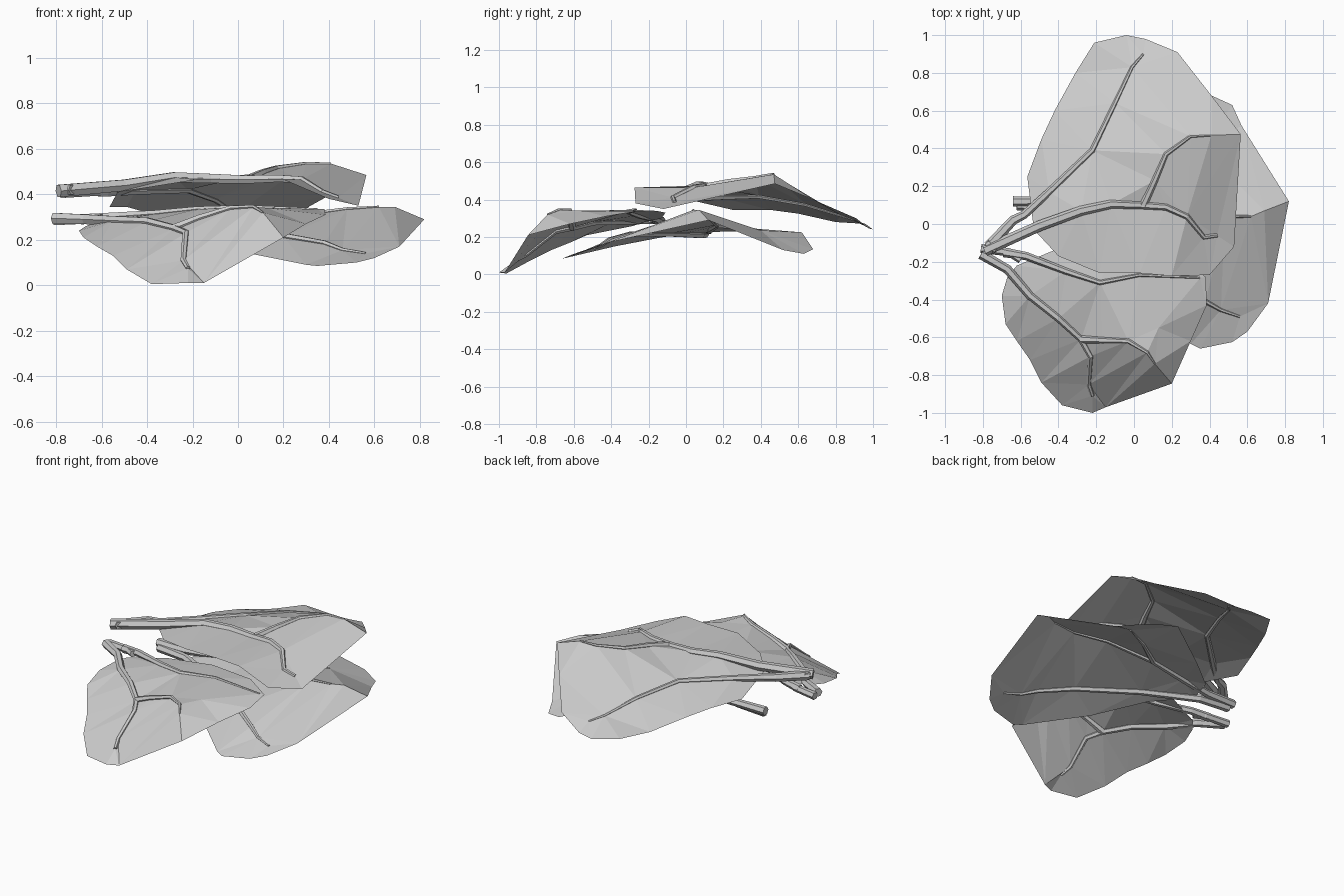
import bpy
from mathutils import Vector
from mathutils.geometry import delaunay_2d_cdt


def leaf_blade(name, outline, veins, folds=()):
    """Thin faceted sheet creased along its veins; veins = (points, first index on blade)."""
    pts, edges = [Vector(p) for p in outline], []
    for path, first in veins:
        base = len(pts)
        pts += [Vector(p) for p in path[first:]]
        edges += [(i, i + 1) for i in range(base, len(pts) - 1)]
    pts += [Vector(p) for p in folds]
    res = delaunay_2d_cdt([p.xy for p in pts], edges, [list(range(len(outline)))], 1, 1e-4)
    verts = []
    for co, orig in zip(res[0], res[3]):
        src = pts[orig[0]] if orig else min(pts, key=lambda p: (p.xy - co).length)
        verts.append((co.x, co.y, src.z))
    me = bpy.data.meshes.new(name)
    me.from_pydata(verts, [], res[2])
    me.update()
    bpy.context.collection.objects.link(bpy.data.objects.new(name, me))


def vein(name, path, r0, r1):
    """Tapering six-sided tube."""
    cu = bpy.data.curves.new(name, 'CURVE')
    cu.dimensions = '3D'
    cu.bevel_depth, cu.bevel_resolution, cu.use_fill_caps = 1.0, 1, True
    sp = cu.splines.new('POLY')
    sp.points.add(len(path) - 1)
    for i, (p, co) in enumerate(zip(sp.points, path)):
        p.co = (*co, 1)
        p.radius = r0 + (r1 - r0) * i / (len(path) - 1)
    sp.use_smooth = False
    bpy.context.collection.objects.link(bpy.data.objects.new(name, cu))


def leaf(name, outline, veins, folds=()):
    leaf_blade(name + "_blade", outline, [v[:2] for v in veins], folds)
    for i, (path, _, r0, r1) in enumerate(veins):
        vein(f"{name}_vein_{i + 1}", path, r0, r1)


# Upper leaf
leaf("upper_leaf",
     [(-.53, -.03, .41), (-.40, -.17, .43), (-.18, -.26, .465), (.03, -.26, .465), (.20, -.275, .465),
      (.40, -.27, .38), (.53, -.12, .35), (.565, .475, .485), (.41, .68, .40), (.23, .91, .30),
      (.06, .98, .245), (-.04, 1.0, .24), (-.21, .96, .27), (-.31, .80, .28), (-.42, .60, .325),
      (-.49, .45, .345), (-.565, .25, .345)],
     [([(-.79, -.14, .415), (-.50, -.01, .44), (-.28, .07, .475), (-.12, .105, .47), (.03, .10, .465),
        (.17, .09, .47), (.28, .04, .465), (.37, -.07, .41), (.44, -.06, .385)], 2, .031, .011),
      ([(-.77, -.12, .41), (-.64, .02, .415), (-.58, .05, .41), (-.45, .17, .415), (-.22, .39, .42),
        (-.10, .64, .375), (-.01, .83, .315), (.05, .90, .29)], 3, .029, .006),
      ([(.05, .10, .467), (.11, .23, .495), (.17, .37, .515), (.30, .465, .535), (.41, .47, .535)],
       1, .021, .005)])

# Front leaf
leaf("front_leaf",
     [(-.62, -.22, .28), (-.67, -.28, .26), (-.70, -.38, .24), (-.68, -.53, .21), (-.62, -.62, .17),
      (-.55, -.72, .13), (-.49, -.84, .07), (-.38, -.96, .005), (-.22, -1.0, .01), (-.15, -.97, .01),
      (.20, -.845, .21), (.30, -.62, .27), (.385, -.43, .31), (.38, -.28, .335), (.20, -.16, .34),
      (-.10, -.11, .33), (-.40, -.13, .30)],
     [([(-.81, -.16, .295), (-.67, -.24, .29), (-.55, -.38, .285), (-.40, -.50, .28),
        (-.28, -.61, .25), (-.23, -.70, .23), (-.24, -.85, .11), (-.22, -.91, .075)], 2, .027, .011),
      ([(-.28, -.61, .25), (-.17, -.615, .295), (-.03, -.62, .34), (.07, -.68, .345),
        (.11, -.74, .32)], 1, .022, .005),
      ([(-.69, -.15, .29), (-.57, -.17, .30), (-.36, -.25, .315), (-.18, -.31, .335),
        (.03, -.27, .345), (.35, -.285, .335)], 2, .026, .005)],
     [(.13, -.55, .34)])

# Lower side leaf
leaf("lower_leaf",
     [(-.40, .06, .22), (-.20, -.12, .20), (.00, -.38, .15), (.30, -.635, .09), (.35, -.66, .085),
      (.52, -.625, .10), (.60, -.57, .12), (.71, -.42, .17), (.82, .12, .29), (.57, .52, .13),
      (.52, .63, .11), (.41, .68, .135), (.19, .62, .225), (-.17, .36, .23), (-.36, .21, .23)],
     [([(-.64, .12, .24), (-.45, .12, .24), (-.25, .14, .25), (.00, .17, .265), (.30, .12, .31),
        (.48, .04, .335), (.62, .04, .345)], 2, .027, .006),
      ([(-.62, .10, .22), (-.42, .08, .215), (-.12, -.08, .22), (.20, -.29, .215),
        (.38, -.41, .185), (.46, -.455, .155), (.56, -.49, .14)], 2, .027, .007),
      ([(.00, .17, .265), (.18, .30, .25), (.36, .40, .235)], 1, .018, .005)],
     [(.69, .07, .345)])

# Short joints where the paired stalks meet
vein("upper_stalk_joint", [(-.78, -.10, .415), (-.73, -.14, .42)], .024, .024)
vein("front_stalk_joint", [(-.81, -.13, .285), (-.66, -.15, .29), (-.60, -.19, .295)], .024, .02)
